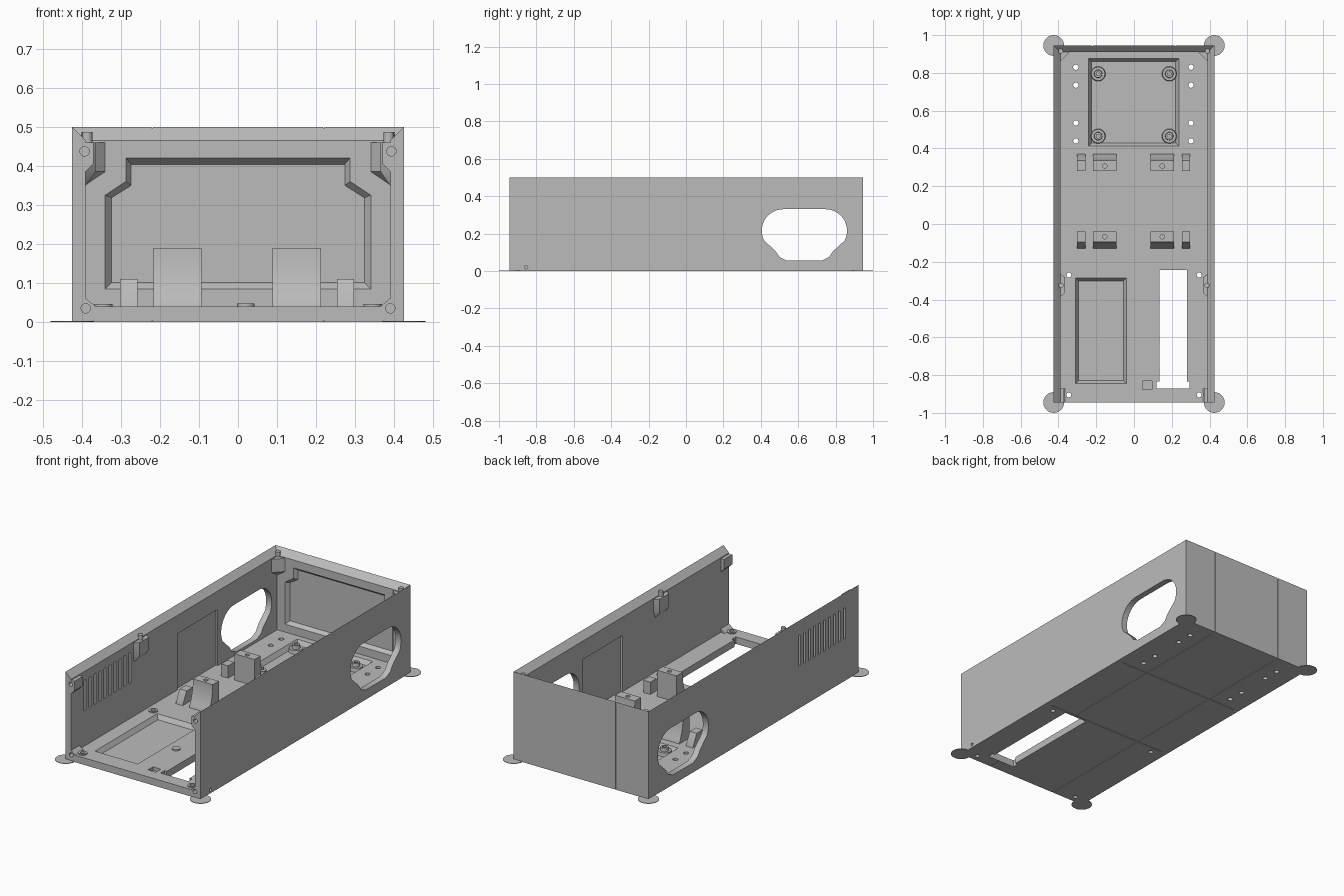
import bpy, bmesh, math

if "Cube" in bpy.data.objects:
    bpy.data.objects.remove(bpy.data.objects["Cube"], do_unlink=True)

grey = bpy.data.materials.new("plain grey")
grey.use_nodes = True
grey.diffuse_color = (0.5, 0.5, 0.5, 1)
grey.node_tree.nodes["Principled BSDF"].inputs["Base Color"].default_value = (0.5, 0.5, 0.5, 1)
parts = []


def loft(name, axis, sections):
    """Solid through matching outlines [(position along axis, 2D points), ...]."""
    place = {"X": lambda u, v, h: (h, u, v),
             "Y": lambda u, v, h: (u, h, v),
             "Z": lambda u, v, h: (u, v, h)}[axis]
    bm = bmesh.new()
    rings = [[bm.verts.new(place(u, v, h)) for u, v in pts] for h, pts in sections]
    n = len(rings[0])
    bm.faces.new(rings[0])
    bm.faces.new(rings[-1])
    for low, high in zip(rings, rings[1:]):
        for i in range(n):
            j = (i + 1) % n
            bm.faces.new((low[i], low[j], high[j], high[i]))
    bmesh.ops.recalc_face_normals(bm, faces=bm.faces)
    mesh = bpy.data.meshes.new(name)
    bm.to_mesh(mesh)
    bm.free()
    mesh.materials.append(grey)
    ob = bpy.data.objects.new(name, mesh)
    bpy.context.collection.objects.link(ob)
    parts.append(ob)
    return ob


def prism(name, axis, pts, a, b):
    return loft(name, axis, [(a, pts), (b, pts)])


def rect(u0, u1, v0, v1):
    return [(u0, v0), (u1, v0), (u1, v1), (u0, v1)]


def ring(u, v, r, n=24):
    return [(u + r * math.cos(math.tau * i / n), v + r * math.sin(math.tau * i / n)) for i in range(n)]


def cyl(name, axis, u, v, r, a, b):
    return prism(name, axis, ring(u, v, r), a, b)


def inset(pts, d):
    """Shrink an outline by about d towards its middle."""
    us, vs = zip(*pts)
    cu, cv = (min(us) + max(us)) / 2, (min(vs) + max(vs)) / 2
    ku, kv = 1 - d / (max(us) - cu), 1 - d / (max(vs) - cv)
    return [(cu + (u - cu) * ku, cv + (v - cv) * kv) for u, v in pts]


def flip(pts, s):
    return [(u * s, v) for u, v in pts]


def cut(cutter, *targets):
    for t in targets:
        mod = t.modifiers.new("cut", "BOOLEAN")
        mod.operation, mod.solver, mod.object = "DIFFERENCE", "EXACT", cutter
        with bpy.context.temp_override(object=t, active_object=t, selected_objects=[t]):
            bpy.ops.object.modifier_apply(modifier=mod.name)
    parts.remove(cutter)
    bpy.data.objects.remove(cutter, do_unlink=True)


W, L, H, T, FLOOR = 0.425, 0.945, 0.5, 0.035, 0.04
IN = W - T

# Shell: floor and three walls with inward sloping rims
floor = prism("floor", "Z", rect(-IN, IN, -L, L - T), 0, FLOOR)
walls = {}
for s, side in ((1, "left"), (-1, "right")):
    profile = [(W, 0), (W, H), (IN, H - T), (IN, 0)]
    walls[s] = prism(side + "_wall", "Y", flip(profile, s), -L, L)
back = prism("back_wall", "X", [(L, 0), (L, H), (L - T, H - T), (L - T, 0)], -W, W)

# Side wall openings, shallow inner panels and a small pin hole
arc = [math.radians(a) for a in range(90, 216, 9)]
left_half = [(0.52 + 0.115 * math.cos(a), 0.215 + 0.115 * math.sin(a)) for a in arc]
left_half += [(0.48, 0.105), (0.5, 0.075), (0.54, 0.055)]
opening = left_half + [(1.266 - y, z) for y, z in reversed(left_half)]
for s, wall in walls.items():
    cut(prism("opening", "X", opening, s * 0.3, s * 0.5), wall)
    cut(prism("panel", "X", rect(0.014, 0.374, FLOOR, 0.36), s * 0.3, s * (IN + 0.012)), wall)
cut(cyl("pin_hole", "X", -0.855, 0.02, 0.009, 0.41, 0.5), walls[1])

# Vent slots
for i in range(10):
    y = -0.82 + i * 0.045
    cut(prism("vent", "X", rect(y - 0.009, y + 0.009, 0.24, 0.415), -0.5, -0.3), walls[-1])

# Tapered recess inside the back wall, and outer seams
half = [(0.34, 0.085), (0.34, 0.325), (0.287, 0.36), (0.287, 0.42)]
outline = half + [(-x, z) for x, z in reversed(half)]
cut(loft("recess", "Y", [(0.88, outline), (L - T, outline), (0.93, inset(outline, 0.016))]), back)
for x in (-0.22, 0.22):
    cut(prism("seam", "Z", rect(x - 0.002, x + 0.002, L - 0.003, L + 0.1), -0.1, 0.6), back)
    cut(prism("seam", "Z", rect(x - 0.002, x + 0.002, -1, 1), -0.1, 0.003), floor)
for y in (-0.23, 0.37):
    cut(prism("seam", "Z", rect(-0.5, 0.5, y - 0.002, y + 0.002), -0.1, 0.003), floor)

# Floor pockets with sloping sides
for name, r in (("board_pocket", rect(-0.24, 0.237, 0.413, 0.875)),
                ("front_pocket", rect(-0.31, -0.04, -0.845, -0.285))):
    cut(loft(name, "Z", [(0.015, inset(r, 0.016)), (FLOOR, r), (0.1, r)]), floor)
cut(prism("small_notch", "Z", rect(0.045, 0.095, -0.875, -0.83), 0.02, 0.1), floor)

# Long floor slot with a wider foot
slot = [(0.12, -0.87), (0.295, -0.87), (0.295, -0.835), (0.28, -0.835),
        (0.28, -0.243), (0.135, -0.243), (0.135, -0.835), (0.12, -0.835)]
cut(prism("slot", "Z", slot, -0.1, 0.1), floor)

# Through holes in the floor, the outer four with collars
for x in (-0.308, 0.302):
    for y in (0.44, 0.535, 0.735, 0.83):
        cut(cyl("hole", "Z", x, y, 0.014, -0.1, 0.1), floor)
for s in (1, -1):
    for y in (-0.27, -0.905):
        collar = cyl("screw_collar", "Z", s * 0.345, y, 0.024, 0.03, 0.046)
        cut(cyl("hole", "Z", s * 0.345, y, 0.013, -0.1, 0.1), floor, collar)

# Standoffs in the board pocket and a low floor button
for x in (-0.19, 0.187):
    for y in (0.465, 0.795):
        standoff = loft("standoff", "Z", [(0.01, ring(x, y, 0.04)), (0.035, ring(x, y, 0.036)),
                                          (0.035, ring(x, y, 0.022)), (0.055, ring(x, y, 0.02))])
        cut(cyl("bore", "Z", x, y, 0.01, 0.03, 0.1), standoff)
cyl("floor_button", "Z", 0.02, -0.585, 0.022, 0.03, 0.047)


# Two rows of retaining brackets with sloping outer faces, concave on the large ones
def bracket(name, x, half_width, inner, d, top, steps):
    slope = [(inner + d * (0.055 + 0.035 * (1 - i / steps) ** 2), FLOOR + (top - FLOOR) * i / steps)
             for i in range(steps + 1)]
    pts = [(inner, 0.03), (inner + d * 0.09, 0.03)] + slope + [(inner, top)]
    return prism(name, "X", pts, x - half_width, x + half_width)


for inner, d in ((0.28, 1), (-0.04, -1)):
    for x in (-0.155, 0.15):
        large = bracket("large_bracket", x, 0.062, inner, d, 0.19, 8)
        cut(cyl("bore", "Z", x, inner + d * 0.027, 0.012, 0.13, 0.3), large)
    for x in (-0.28, 0.275):
        bracket("small_bracket", x, 0.022, inner, d, 0.11, 1)


# Lid mounts on the walls, with sloping undersides and pegs
def corner(s, k):
    return flip([(0.395, 0.915 - k), (0.395, 0.915), (0.395 - k, 0.915)], s)


def tab(s, x):
    return flip([(0.395, -0.39), (x, -0.365), (x, -0.283), (0.395, -0.26)], s)


for s, wall in walls.items():
    loft("back_lid_mount", "Z",
         [(0.35, corner(s, 0.008)), (0.385, corner(s, 0.06)), (0.46, corner(s, 0.06))])
    loft("middle_lid_mount", "Z",
         [(0.35, tab(s, 0.389)), (0.385, tab(s, 0.365)), (0.46, tab(s, 0.365))])
    cyl("back_peg", "Z", s * 0.388, 0.915, 0.013, 0.44, 0.486)
    cyl("middle_peg", "Z", s * 0.386, -0.325, 0.013, 0.44, 0.486)
    # Front mounts with screw holes facing forwards
    upper = prism("front_lid_mount", "Y",
                  flip([(0.395, 0.38), (0.37, 0.405), (0.37, 0.46), (0.395, 0.46)], s), -L, -0.87)
    lower = prism("front_foot_gusset", "Y",
                  flip([(0.395, 0.03), (0.365, 0.03), (0.365, FLOOR), (0.395, 0.065)], s), -L, -0.87)
    cut(cyl("screw_hole", "Y", s * 0.393, 0.437, 0.012, -1, -0.89), wall, upper)
    cut(cyl("screw_hole", "Y", s * 0.39, 0.035, 0.012, -1, -0.89), wall, floor, lower)
    # Thin round pads under the corners
    for y in (-L, L):
        cyl("corner_pad", "Z", s * W, y, 0.055, 0, 0.003)

# Smooth the round parts, keep the edges crisp
bpy.ops.object.select_all(action="DESELECT")
for ob in parts:
    ob.select_set(True)
bpy.context.view_layer.objects.active = parts[0]
bpy.ops.object.shade_smooth_by_angle(angle=math.radians(30))
